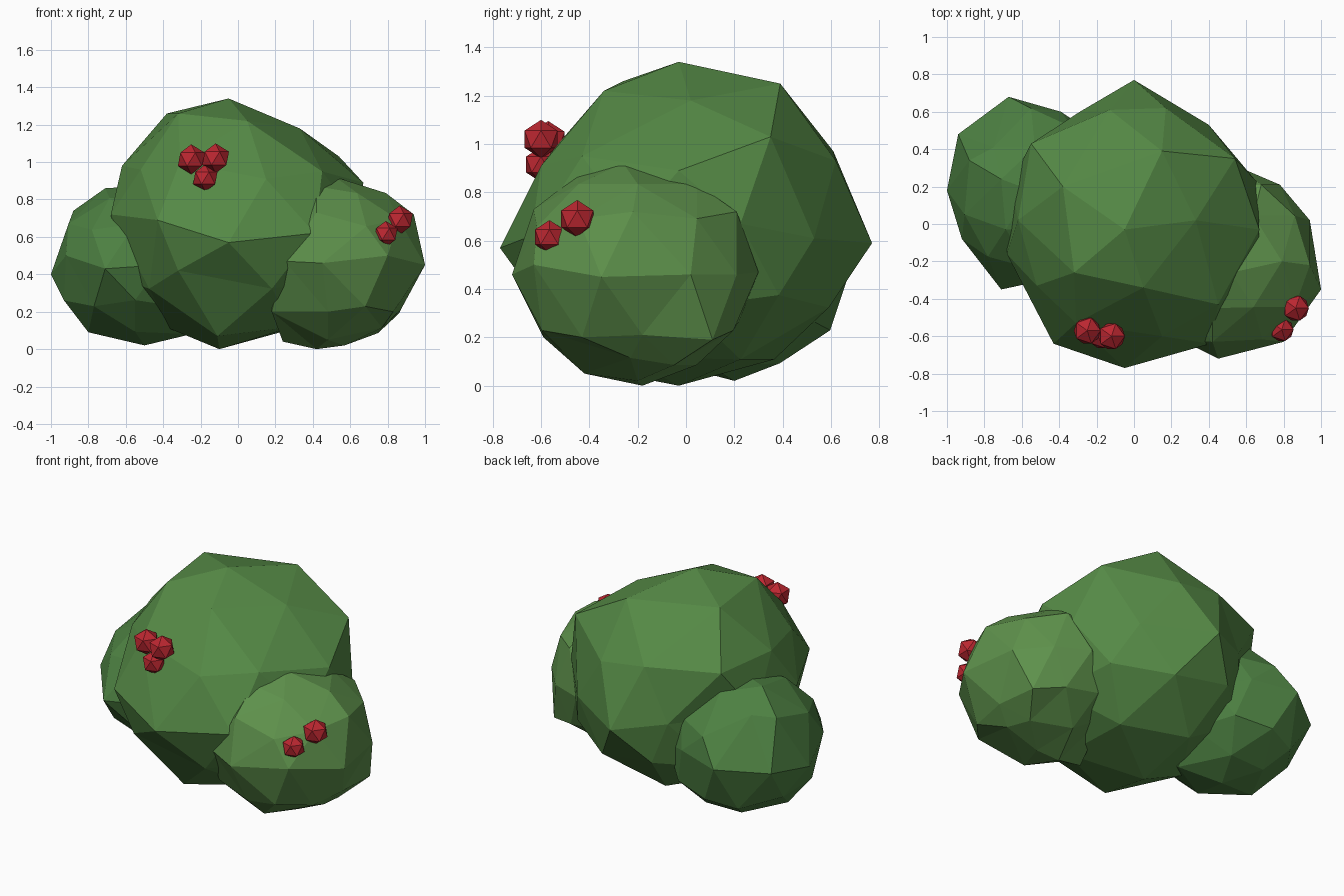
import bpy, bmesh
from math import radians
from mathutils import Vector, Matrix


def material(name, rgb):
    m = bpy.data.materials.new(name)
    m.diffuse_color = (*rgb, 1)
    return m


def faceted_ball(name, centre, radii, subdiv, mat, landmarks=(), turn=0):
    """Low-poly ellipsoid; each landmark pulls its nearest free vertex."""
    bm = bmesh.new()
    bmesh.ops.create_icosphere(bm, subdivisions=subdiv, radius=1)
    bm.transform(Matrix.Translation(centre) @ Matrix.Diagonal((*radii, 1))
                 @ Matrix.Rotation(radians(turn), 4, 'Z'))
    free = list(bm.verts)
    for p in map(Vector, landmarks):
        v = min(free, key=lambda w: (w.co - p).length)
        v.co = p
        free.remove(v)
    bmesh.ops.recalc_face_normals(bm, faces=bm.faces)
    mesh = bpy.data.meshes.new(name)
    bm.to_mesh(mesh)
    bm.free()
    mesh.materials.append(mat)
    ob = bpy.data.objects.new(name, mesh)
    bpy.context.collection.objects.link(ob)
    return ob


leaf = material("leaf_green", (0.09, 0.25, 0.06))
leaf_light = material("leaf_light", (0.11, 0.28, 0.07))
leaf_dark = material("leaf_dark", (0.075, 0.22, 0.055))
red = material("berry_red", (0.5, 0.02, 0.03))

# Large middle clump
faceted_ball("main_foliage", (0, 0, 0.67), (0.69, 0.73, 0.66), 2, leaf, [
    (-0.05, -0.03, 1.34), (-0.10, -0.03, 0.0),
    (0.05, -0.34, 1.22), (-0.32, -0.26, 1.26), (-0.38, 0.20, 1.26),
    (0.15, 0.39, 1.25), (0.33, 0.02, 1.18),
    (0.15, -0.60, 0.91), (-0.52, -0.33, 0.96), (-0.55, 0.43, 0.97),
    (0.17, 0.62, 0.93), (0.67, -0.03, 0.89),
    (-0.31, -0.53, 1.0), (0.45, -0.43, 0.95), (0.54, 0.35, 1.03),
    (-0.13, 0.61, 0.97), (-0.62, 0.02, 0.98),
    (0.0, 0.77, 0.59), (-0.05, -0.77, 0.57), (0.40, 0.53, 0.61),
    (0.41, -0.64, 0.62), (-0.43, -0.64, 0.69), (-0.68, -0.16, 0.72),
    (-0.29, 0.60, 0.64),
    (-0.32, -0.60, 0.42), (-0.11, -0.39, 0.07), (0.30, -0.25, 0.12)])

# Right-hand clump, set forward
faceted_ball("right_foliage", (0.57, -0.20, 0.46), (0.42, 0.49, 0.44), 2, leaf_light, [
    (0.52, -0.26, 0.92), (0.42, -0.18, 0.0),
    (1.0, -0.35, 0.45), (0.94, 0.02, 0.46), (0.57, 0.30, 0.47),
    (0.45, -0.72, 0.46), (0.80, -0.63, 0.50), (0.25, -0.62, 0.47),
    (0.78, 0.21, 0.46),
    (0.94, -0.22, 0.72), (0.68, 0.21, 0.72), (0.42, -0.45, 0.87),
    (0.42, -0.63, 0.73),
    (0.77, -0.23, 0.115), (0.86, 0.11, 0.19), (0.48, -0.59, 0.20),
    (0.83, -0.43, 0.20), (0.87, -0.18, 0.21),
    (0.24, -0.20, 0.04), (0.48, -0.42, 0.05), (0.18, -0.45, 0.20)])

# Left-hand clump, set back
faceted_ball("left_foliage", (-0.55, 0.18, 0.45), (0.44, 0.49, 0.42), 2, leaf_dark, [
    (-0.50, 0.20, 0.02),
    (-1.0, 0.18, 0.40), (-0.94, 0.48, 0.45), (-0.67, 0.68, 0.48),
    (-0.39, 0.60, 0.50), (-0.71, -0.35, 0.43), (-0.92, -0.08, 0.50),
    (-0.88, 0.34, 0.74), (-0.75, 0.41, 0.75), (-0.53, 0.41, 0.84),
    (-0.71, 0.24, 0.86),
    (-0.80, 0.11, 0.09), (-0.74, 0.53, 0.19), (-0.93, 0.05, 0.26),
    (-0.66, 0.38, 0.09), (-0.25, 0.10, 0.08)], turn=18)

# Berry clusters
berries = [(-0.25, -0.57, 1.015, 0.080), (-0.12, -0.60, 1.02, 0.080),
           (-0.175, -0.60, 0.915, 0.073), (0.865, -0.45, 0.69, 0.078),
           (0.79, -0.565, 0.615, 0.070)]
for i, (x, y, z, r) in enumerate(berries, 1):
    faceted_ball(f"berry_{i}", (x, y, z), (r, r, r), 1, red)
